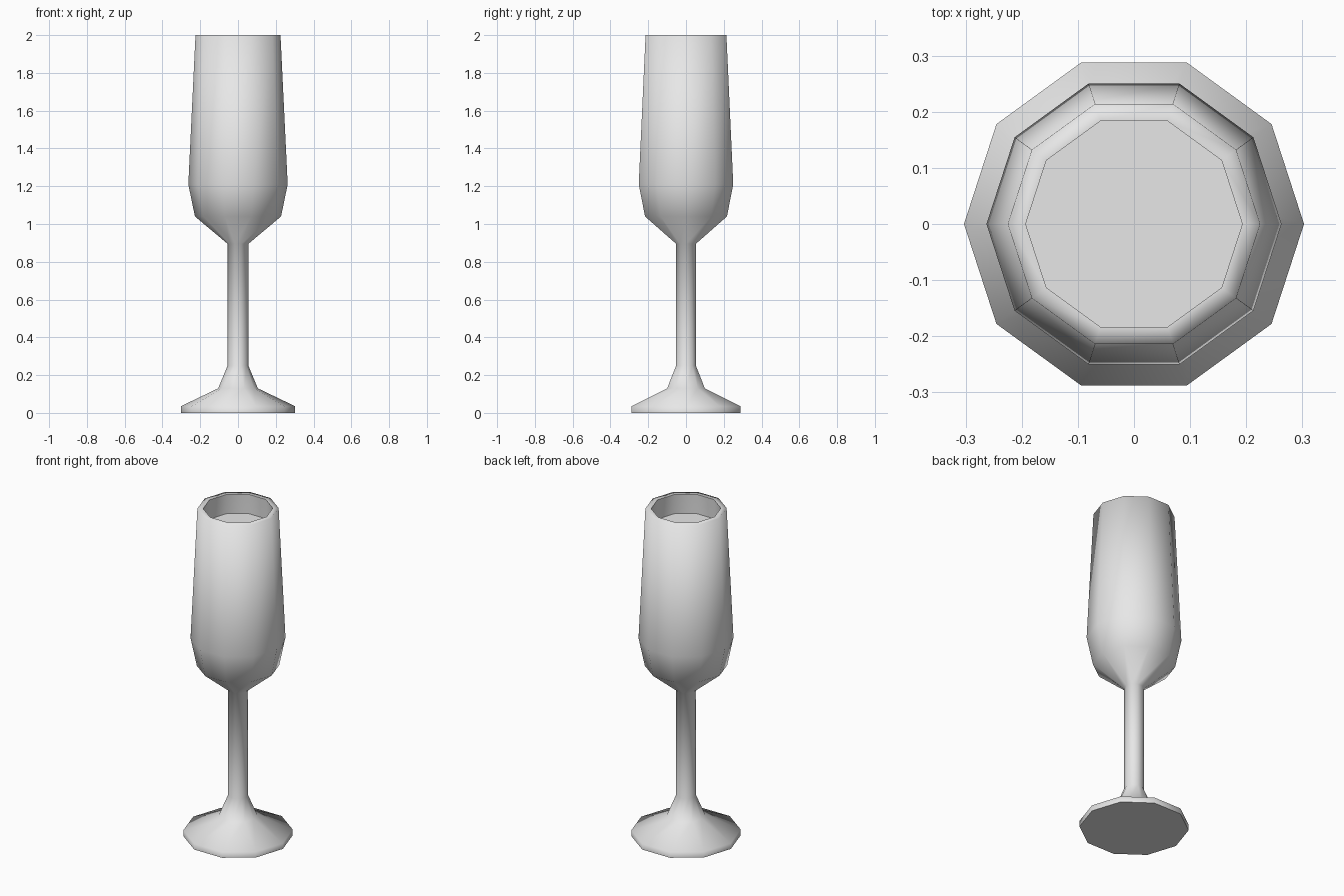
import bpy, bmesh
from math import cos, sin, pi, radians

SIDES = 10

cube = bpy.data.objects.get("Cube")
if cube:
    bpy.data.objects.remove(cube, do_unlink=True)

grey = bpy.data.materials.new("light grey")
grey.use_nodes = True
grey.diffuse_color = (0.8, 0.8, 0.8, 1)
grey.node_tree.nodes["Principled BSDF"].inputs["Base Color"].default_value = grey.diffuse_color


def lathe(name, profile, cap_start, cap_end, angle):
    """Turn a list of (radius, height) into a ten-sided body."""
    bm = bmesh.new()
    rings = [[bm.verts.new((r * cos(2 * pi * i / SIDES), r * sin(2 * pi * i / SIDES), z))
              for i in range(SIDES)] for r, z in profile]
    for low, high in zip(rings, rings[1:]):
        for i in range(SIDES):
            j = (i + 1) % SIDES
            bm.faces.new((low[i], low[j], high[j], high[i]))
    if cap_start:
        bm.faces.new(rings[0][::-1])
    if cap_end:
        bm.faces.new(rings[-1])
    mesh = bpy.data.meshes.new(name)
    bm.to_mesh(mesh)
    bm.free()
    mesh.materials.append(grey)
    obj = bpy.data.objects.new(name, mesh)
    bpy.context.collection.objects.link(obj)
    bpy.ops.object.select_all(action="DESELECT")
    obj.select_set(True)
    bpy.context.view_layer.objects.active = obj
    bpy.ops.object.shade_smooth_by_angle(angle=radians(angle))
    return obj


# Foot, stem and bowl outside, then over the rim and down the inner wall
lathe("glass", [
    (0.303, 0), (0.303, 0.035), (0.105, 0.13), (0.055, 0.25), (0.055, 0.895),
    (0.228, 1.04), (0.263, 1.21), (0.225, 2.0),
    (0.193, 2.0), (0.231, 1.21), (0.2, 1.06), (0.04, 0.93),
], True, True, 89)

# Drink filling the bowl to just below the rim
lathe("drink", [
    (0.035, 0.935), (0.195, 1.065), (0.229, 1.21), (0.1975, 1.88),
], True, True, 40)
